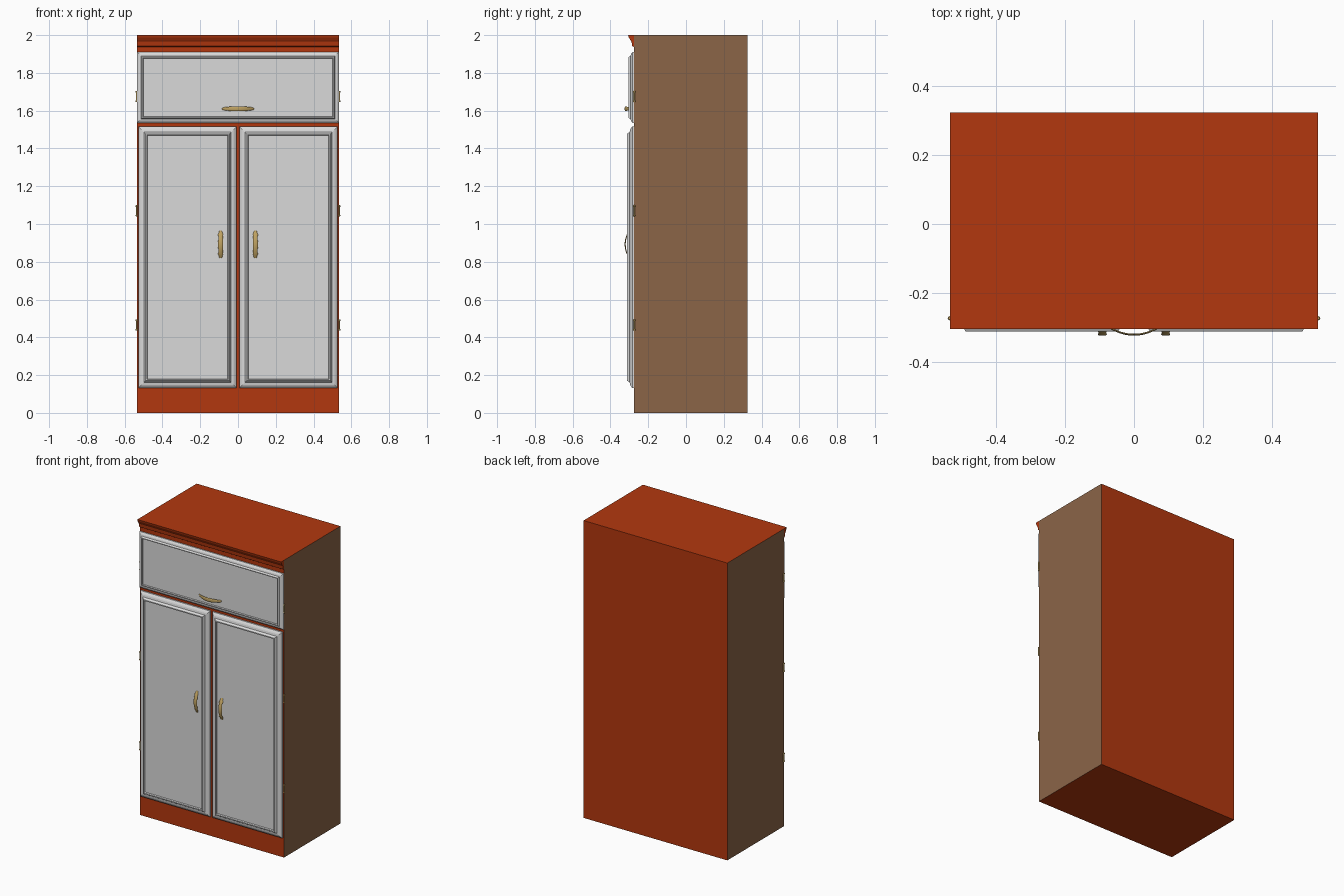
import bpy, bmesh, math

if "Cube" in bpy.data.objects:
    bpy.data.objects.remove(bpy.data.objects["Cube"])


def material(name, rgb):
    m = bpy.data.materials.new(name)
    m.diffuse_color = (*rgb, 1.0)
    m.use_nodes = True
    m.node_tree.nodes["Principled BSDF"].inputs["Base Color"].default_value = m.diffuse_color
    return m


RED = material("red_wood", (0.45, 0.039, 0.0045))
BROWN = material("brown_side", (0.26, 0.13, 0.064))
GREY = material("light_grey", (0.70, 0.70, 0.70))
GOLD = material("brass", (0.52, 0.36, 0.12))

W, FRONT, BACK, H = 0.535, -0.275, 0.325, 2.0


def finish(bm, name, *mats):
    bmesh.ops.recalc_face_normals(bm, faces=bm.faces)
    mesh = bpy.data.meshes.new(name)
    bm.to_mesh(mesh)
    bm.free()
    for m in mats:
        mesh.materials.append(m)
    ob = bpy.data.objects.new(name, mesh)
    bpy.context.collection.objects.link(ob)
    return ob


def loft(rings, name, mat):
    """Skin a list of closed point rings and cap both ends."""
    bm = bmesh.new()
    loops = [[bm.verts.new(p) for p in ring] for ring in rings]
    n = len(loops[0])
    for a, b in zip(loops, loops[1:]):
        for i in range(n):
            j = (i + 1) % n
            bm.faces.new((a[i], a[j], b[j], b[i]))
    bm.faces.new(loops[0])
    bm.faces.new(loops[-1])
    return finish(bm, name, mat)


# Carcass: red box with brown sides
bm = bmesh.new()
bmesh.ops.create_cube(bm, size=1)
for v in bm.verts:
    v.co = (v.co.x * 2 * W, v.co.y * (BACK - FRONT) + (BACK + FRONT) / 2, (v.co.z + 0.5) * H)
bm.normal_update()
for f in bm.faces:
    f.material_index = 1 if abs(f.normal.x) > 0.5 else 0
finish(bm, "carcass", RED, BROWN)

# Crown moulding along the top front edge
crown = [(FRONT, 2.0), (-0.306, 2.0), (-0.303, 1.988), (-0.294, 1.972),
         (-0.288, 1.965), (-0.285, 1.942), (FRONT, 1.936)]
loft([[(x, y, z) for y, z in crown] for x in (-W, W)], "crown_moulding", RED)


# Moulded fronts: stepped frame around a recessed panel
def front_panel(name, x0, x1, z0, z1, inset, rim, panel):
    d = FRONT - rim
    steps = [(0, 0), (0, 0.25), (0.2, 0.45), (0.35, 0.55), (0.62, 0.62),
             (0.8, 1.0), (0.95, 1.0), (1.0, (FRONT - panel) / d)]
    rings = []
    for s, t in steps:
        i, y = s * inset, FRONT - t * d
        rings.append([(x0 + i, y, z0 + i), (x1 - i, y, z0 + i),
                      (x1 - i, y, z1 - i), (x0 + i, y, z1 - i)])
    loft(rings, name, GREY)


front_panel("door_left", -0.528, -0.008, 0.132, 1.516, 0.048, -0.313, -0.303)
front_panel("door_right", 0.008, 0.528, 0.132, 1.516, 0.048, -0.313, -0.303)
front_panel("flap_top", -0.535, 0.535, 1.535, 1.911, 0.034, -0.305, -0.295)


# Bow handles: arched bar swept with a swelling width
def handle(name, cx, cz, vertical):
    half, rings, n, sides = 0.084, [], 28, 10
    for k in range(n + 1):
        t = -1 + 2 * k / n
        a = abs(t)
        width = 0.006 + 0.007 * (1 - a * a)
        if vertical and 0.55 < a < 0.65:
            width *= 1.25                      # decorative collar
        if k in (0, n):
            width *= 0.6
        y = -0.322 + 0.029 * a * a
        ring = []
        for s in range(sides):
            ang = 2 * math.pi * s / sides
            u, dy = width * math.cos(ang), 0.003 * math.sin(ang)
            along = t * half
            ring.append((cx + u, y + dy, cz + along) if vertical
                        else (cx + along, y + dy, cz + u))
        rings.append(ring)
    ob = loft(rings, name, GOLD)
    bpy.context.view_layer.objects.active = ob
    ob.select_set(True)
    bpy.ops.object.shade_smooth_by_angle(angle=math.radians(40))
    ob.select_set(False)


handle("handle_left", -0.092, 0.892, True)
handle("handle_right", 0.092, 0.892, True)
handle("handle_flap", 0.0, 1.61, False)

# Hinge barrels on both sides, with a thin collar at each end
for side, sx in (("left", -1), ("right", 1)):
    for i, z in enumerate((0.465, 1.07, 1.675)):
        prof = [(-0.03, 0.004), (-0.028, 0.006), (-0.022, 0.006), (-0.021, 0.005),
                (0.021, 0.005), (0.022, 0.006), (0.028, 0.006), (0.03, 0.004)]
        loft([[(sx * 0.536 + r * math.cos(a * math.pi / 6), -0.274 + r * math.sin(a * math.pi / 6), z + h)
               for a in range(12)] for h, r in prof], f"hinge_{side}_{i + 1}", GOLD)
